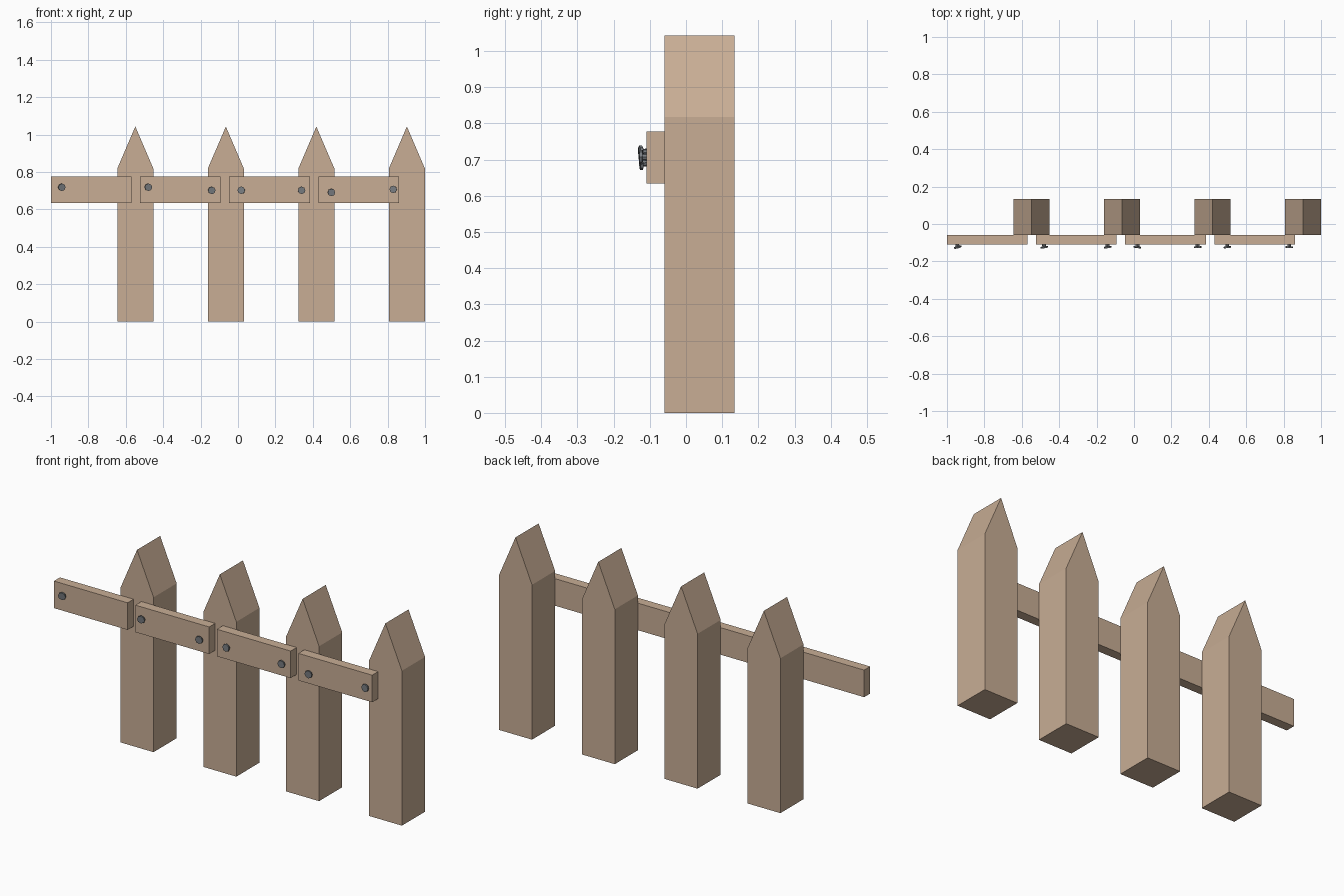
import bpy, bmesh, math
from mathutils import Matrix, Vector

if "Cube" in bpy.data.objects:
    bpy.data.objects.remove(bpy.data.objects["Cube"])


def material(name, rgb):
    m = bpy.data.materials.new(name)
    m.diffuse_color = (*rgb, 1)
    m.use_nodes = True
    m.node_tree.nodes["Principled BSDF"].inputs["Base Color"].default_value = m.diffuse_color
    return m


wood = material("pale_wood", (0.58, 0.42, 0.30))
steel = material("grey_steel", (0.19, 0.205, 0.22))


def finish(name, bm, mat):
    bmesh.ops.recalc_face_normals(bm, faces=bm.faces)
    me = bpy.data.meshes.new(name)
    bm.to_mesh(me)
    bm.free()
    me.materials.append(mat)
    ob = bpy.data.objects.new(name, me)
    bpy.context.collection.objects.link(ob)
    return ob


def prism(name, profile, y0, y1):
    """Extrude an x/z outline along y."""
    bm = bmesh.new()
    face = bm.faces.new([bm.verts.new((x, y0, z)) for x, z in profile])
    out = bmesh.ops.extrude_face_region(bm, geom=[face])
    bmesh.ops.translate(bm, vec=(0, y1 - y0, 0),
                        verts=[v for v in out["geom"] if isinstance(v, bmesh.types.BMVert)])
    return finish(name, bm, wood)


# pointed posts
for i in range(4):
    x, h = -0.549 + i * 0.484, 0.0965
    prism(f"post_{i + 1}", [(x - h, 0), (x + h, 0), (x + h, 0.818), (x, 1.043), (x - h, 0.818)],
          -0.059, 0.134)

# separate rail boards
for i in range(4):
    x0 = -1.0 + i * 0.4765
    x1 = x0 + 0.431
    prism(f"rail_{i + 1}", [(x0, 0.634), (x1, 0.634), (x1, 0.777), (x0, 0.777)], -0.109, -0.059)

# nails: hexagon-like heads on short shanks, each knocked in a little crooked
nails = [(-0.943, 0.719, 14), (-0.48, 0.719, 10), (-0.141, 0.702, 8), (0.018, 0.702, -6),
         (0.34, 0.702, 3), (0.499, 0.691, 6), (0.83, 0.707, -3)]
for i, (x, z, tilt) in enumerate(nails):
    bm = bmesh.new()
    for r, y, depth in ((0.02, -0.124, 0.008), (0.01, -0.110, 0.022)):
        bmesh.ops.create_cone(bm, cap_ends=True, segments=8, radius1=r, radius2=r, depth=depth,
                              matrix=Matrix.Translation((0, y + 0.12, 0)) @ Matrix.Rotation(math.pi / 2, 4, 'X'))
    nail = finish(f"nail_{i + 1}", bm, steel)
    nail.location = Vector((x, -0.12, z))
    nail.rotation_euler = (math.radians(tilt * 0.5), 0, math.radians(tilt))
